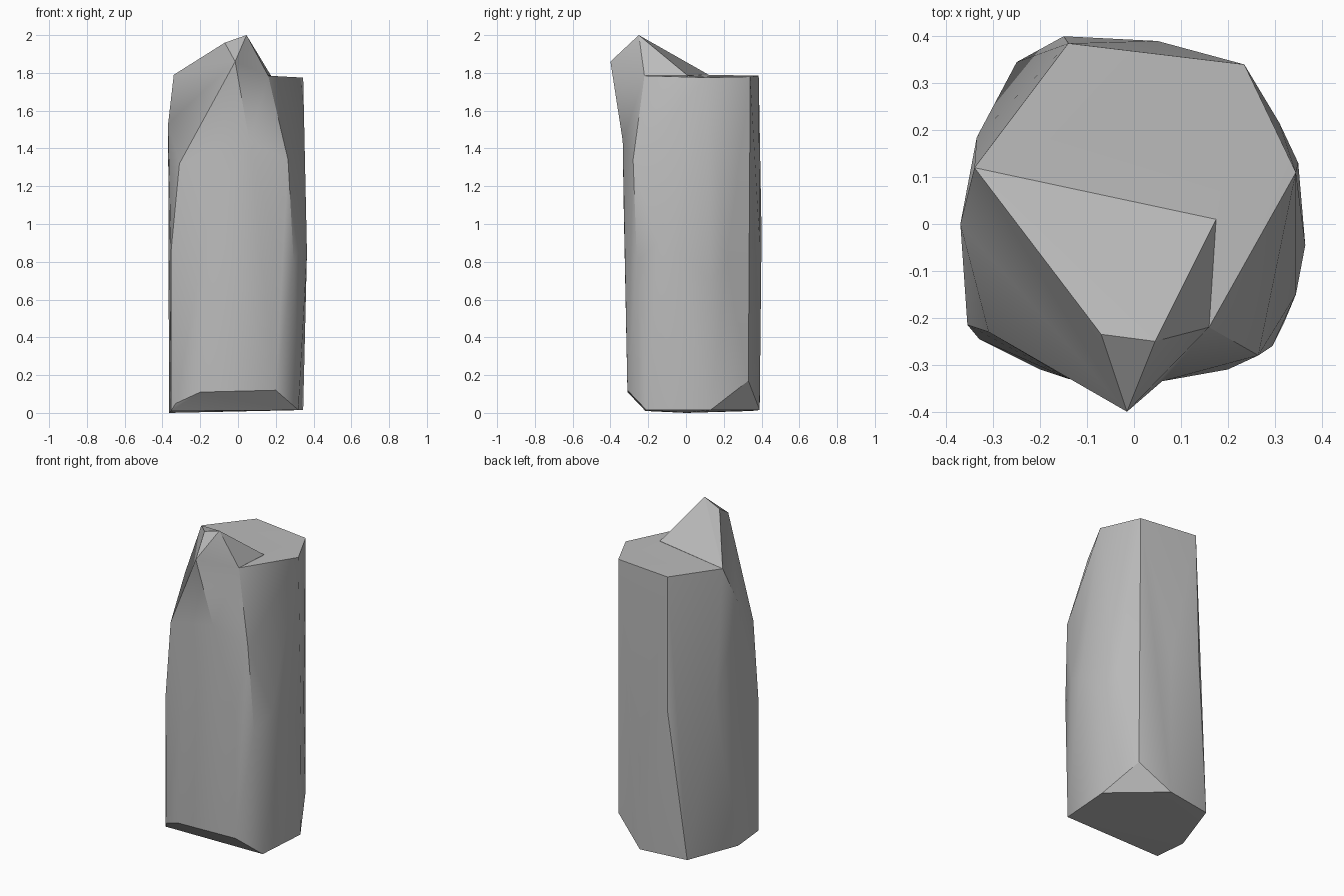
import bpy
import bmesh
import math

cube = bpy.data.objects.get("Cube")
if cube:
    bpy.data.objects.remove(cube)

stone = bpy.data.materials.new("stone grey")
stone.use_nodes = True
grey = (0.5, 0.5, 0.5, 1)
stone.diffuse_color = grey
stone.node_tree.nodes["Principled BSDF"].inputs["Base Color"].default_value = grey


def chiselled_block(name, corners):
    """Wrap a faceted stone around its corner points."""
    bm = bmesh.new()
    for corner in corners:
        bm.verts.new(corner)
    result = bmesh.ops.convex_hull(bm, input=bm.verts)
    loose = [g for g in result["geom_interior"] if isinstance(g, bmesh.types.BMVert)]
    bmesh.ops.delete(bm, geom=loose, context='VERTS')
    bmesh.ops.recalc_face_normals(bm, faces=bm.faces)
    mesh = bpy.data.meshes.new(name)
    bm.to_mesh(mesh)
    bm.free()
    mesh.materials.append(stone)
    obj = bpy.data.objects.new(name, mesh)
    bpy.context.collection.objects.link(obj)
    return obj


# Corners shared by the pillar and its raised peak
back_left = (-.34, .12, 1.79)
shoulder = (.16, -.22, 1.785)
chin = (.06, -.335, 1.44)
cheek = (-.31, -.23, 1.32)
temple = (-.37, 0, 1.53)

# Pillar: flat top, bulging waist, chipped base
top = [back_left, (-.14, .385, 1.785), (.235, .34, 1.78), (.345, .11, 1.775), shoulder]
waist = [chin, cheek, temple, (.265, -.28, 1.34), (-.14, -.33, 1.1), (.2, -.31, .9),
         (.295, -.26, .8), (.345, -.15, .9), (.365, -.045, .85), (.35, .13, .7),
         (.31, .215, .8), (.05, .39, .9), (-.15, .4, .95), (-.335, .185, .95),
         (-.355, -.215, .85)]
base = [(.32, -.21, .015), (.345, .13, .015), (.24, .33, .17), (.05, .39, .015),
        (-.25, .345, .01), (-.365, 0, 0), (-.355, -.215, .01), (-.33, -.245, .05),
        (-.2, -.31, .11), (.2, -.31, .12)]
pillar = chiselled_block("stone_pillar", top + waist + base)

# Peak: wedge that overhangs the front, rooted inside the pillar
peak = chiselled_block("stone_peak", [
    back_left, shoulder, chin, cheek, temple, (.175, .01, 1.785),
    (-.07, -.235, 1.96), (.045, -.25, 2), (-.015, -.4, 1.86), (0, -.05, 1.3)])

# Fuse the two into one rock
fuse = pillar.modifiers.new("fuse", 'BOOLEAN')
fuse.operation = 'UNION'
fuse.solver = 'EXACT'
fuse.object = peak
bpy.context.view_layer.objects.active = pillar
pillar.select_set(True)
bpy.ops.object.modifier_apply(modifier="fuse")
bpy.data.objects.remove(peak)

# Soft facets with crisp ridges
bpy.ops.object.shade_smooth_by_angle(angle=math.radians(30))
